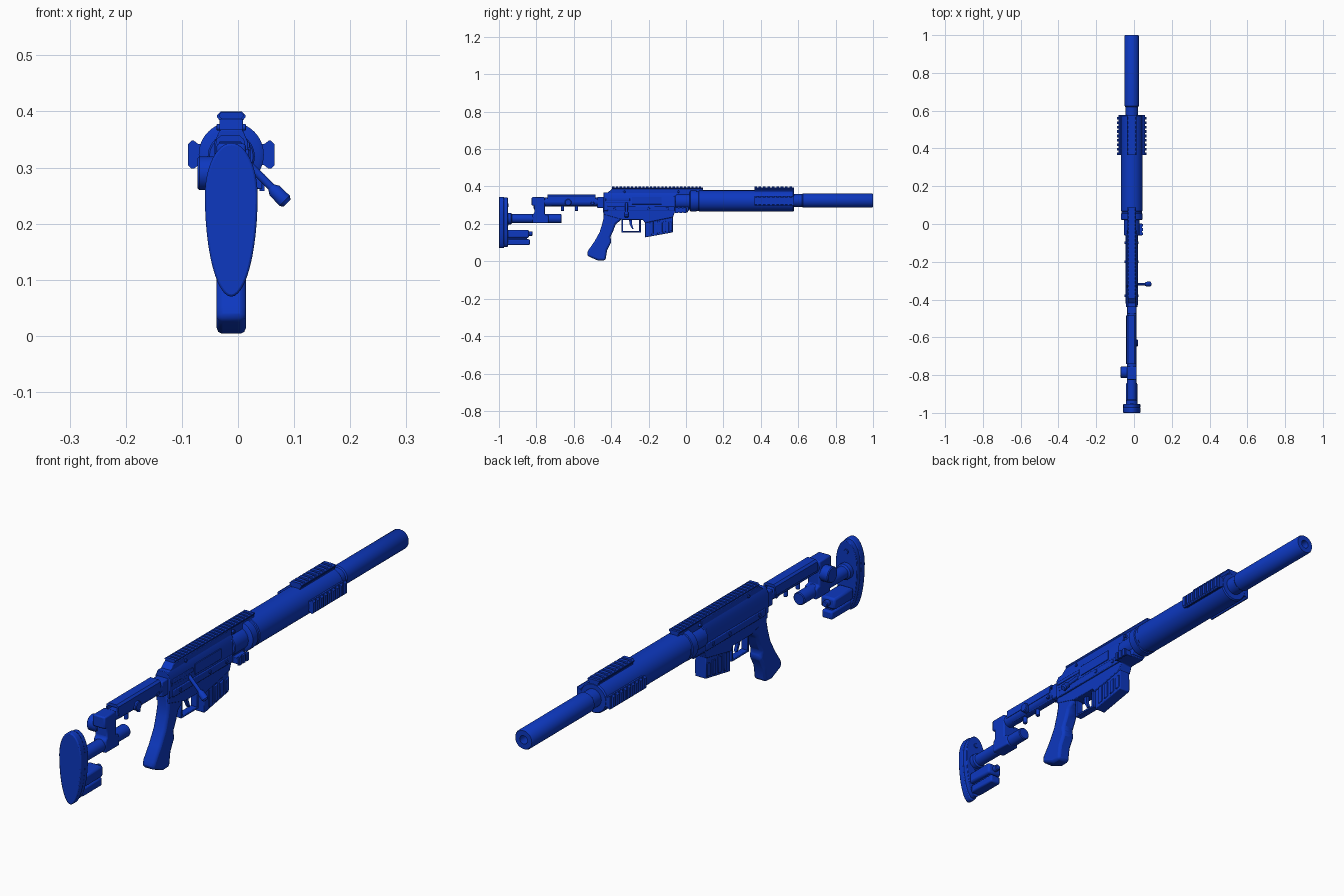
import bpy, bmesh, math
from mathutils import Vector

cube = bpy.data.objects.get("Cube")
if cube:
    bpy.data.objects.remove(cube)

CX = -0.012      # lateral offset of the bore line
BORE = 0.323     # bore height

blue = bpy.data.materials.new("deep_blue")
blue.use_nodes = True
blue.diffuse_color = (0.004, 0.04, 0.53, 1)
blue.node_tree.nodes["Principled BSDF"].inputs["Base Color"].default_value = blue.diffuse_color


def finish(name, bm, bevel=0.0):
    bmesh.ops.recalc_face_normals(bm, faces=bm.faces)
    mesh = bpy.data.meshes.new(name)
    bm.to_mesh(mesh)
    bm.free()
    mesh.materials.append(blue)
    ob = bpy.data.objects.new(name, mesh)
    bpy.context.collection.objects.link(ob)
    ob.location.x = CX
    if bevel:
        mod = ob.modifiers.new("bevel", "BEVEL")
        mod.width, mod.segments, mod.limit_method = bevel, 2, "ANGLE"
    bpy.ops.object.select_all(action="DESELECT")
    ob.select_set(True)
    bpy.context.view_layer.objects.active = ob
    bpy.ops.object.shade_smooth_by_angle(angle=math.radians(35))
    return ob


def extrude(name, pts, axis, lo, hi, bevel=0.0):
    """Closed profile swept along x (points y,z) or along y (points x,z)."""
    bm = bmesh.new()
    place = (lambda p, d: (d, p[0], p[1])) if axis == "x" else (lambda p, d: (p[0], d, p[1]))
    face = bm.faces.new([bm.verts.new(place(p, lo)) for p in pts])
    new = bmesh.ops.extrude_face_region(bm, geom=[face])["geom"]
    step = Vector(place((0, 0), hi - lo))
    bmesh.ops.translate(bm, vec=step, verts=[v for v in new if isinstance(v, bmesh.types.BMVert)])
    return finish(name, bm, bevel)


def side(name, pts, half, bevel=0.0):
    return extrude(name, pts, "x", -half, half, bevel)


def box(name, x, y, z, bevel=0.0):
    pts = [(y[0], z[0]), (y[1], z[0]), (y[1], z[1]), (y[0], z[1])]
    return extrude(name, pts, "x", x[0], x[1], bevel)


def lathe(name, profile, start, direction, segs=40):
    """Revolve (distance, radius) pairs about a line."""
    d = Vector(direction).normalized()
    u = d.orthogonal().normalized()
    w = d.cross(u)
    bm = bmesh.new()
    rings = []
    for t, r in profile:
        c = Vector(start) + d * t
        rings.append([bm.verts.new(c + (u * math.cos(a) + w * math.sin(a)) * r)
                      for a in (math.tau * i / segs for i in range(segs))])
    for a, b in zip(rings, rings[1:]):
        for i in range(segs):
            j = (i + 1) % segs
            bm.faces.new((a[i], a[j], b[j], b[i]))
    bm.faces.new(rings[0])
    bm.faces.new(rings[-1])
    return finish(name, bm)


def rod(name, start, direction, length, r, segs=24, c=0.003):
    return lathe(name, [(0, r - c), (c, r), (length - c, r), (length, r - c)], start, direction, segs)


def rail(name, y0, y1, base, count, angle=0, half=0.025, height=0.016):
    """Accessory rail: solid base bar and repeated cross teeth, turned about the bore."""
    pitch = (y1 - y0) / count
    neck = [(-half * .75, base - .03), (half * .75, base - .03), (half * .75, base), (-half * .75, base)]
    tooth = [(-half * .7, base - .004), (half * .7, base - .004), (half, base + height * .35),
             (half, base + height * .6), (half * .75, base + height),
             (-half * .75, base + height), (-half, base + height * .6), (-half, base + height * .35)]
    ca, sa = math.cos(angle), math.sin(angle)
    turn = lambda pts: [(x * ca - (z - BORE) * sa, BORE + x * sa + (z - BORE) * ca) for x, z in pts]
    extrude(name + "_base", turn(neck), "y", y0, y1)
    low = [(x, min(z, base + height * .6)) for x, z in tooth[:4]] + [(x, z) for x, z in tooth[6:]]
    extrude(name + "_core", turn(low), "y", y0, y1)
    for i in range(count):
        extrude(name + "_tooth", turn(tooth), "y", y0 + pitch * (i + .0), y0 + pitch * (i + .58))


# Suppressed barrel with a bored muzzle
lathe("barrel", [(0, .034), (.08, .034), (.085, .038), (.455, .038), (.46, .035),
                 (.46, .016), (.40, .016)], (0, .54, BORE + .002), (0, 1, 0))

# Round handguard with rear collar
lathe("handguard", [(0, .05), (.005, .058), (.035, .058), (.037, .054), (.047, .054), (.05, .057),
                    (.553, .057), (.558, .053)], (0, .02, BORE), (0, 1, 0), 48)
rod("barrel_nut", (0, -.06, BORE - .003), (0, 1, 0), .09, .042)
for label, ang in (("top", 0), ("left", -math.pi / 2), ("right", math.pi / 2)):
    rail(label + "_rail", .365, .577, .384, 9, ang)

# Upper receiver with bevelled shoulders and its long sight rail
extrude("upper_receiver", [(-.03, .27), (.03, .27), (.03, .345), (.02, .368), (-.02, .368), (-.03, .345)],
        "y", -.44, -.05, .002)
side("receiver_top", [(-.44, .34), (-.44, .352), (-.395, .387), (-.05, .387), (-.05, .34)], .021, .002)
rail("sight_rail", -.395, .09, .388, 24, 0, .022, .011)
box("front_receiver", (-.03, .03), (-.07, .015), (.268, .35), .004)
box("ejection_port", (.029, .033), (-.29, -.13), (.305, .345), .001)
box("bolt_slot", (.029, .034), (-.43, -.30), (.322, .337), .002)
box("receiver_step", (-.034, .034), (-.42, -.06), (.268, .296), .003)
for y in (-.38, -.2, -.1):
    rod("receiver_pin", (-.037, y, .283), (1, 0, 0), .074, .007, 16, .001)
for y in (-.33, -.04):
    rod("rail_screw", (-.026, y, .372), (1, 0, 0), .052, .006, 16, .001)

# Lower receiver and magazine well
side("lower_receiver", [(-.44, .30), (-.44, .25), (-.34, .222), (-.23, .222), (-.22, .205),
                        (-.07, .235), (-.06, .262), (.01, .262), (.01, .30)], .027, .003)
side("magazine", [(-.218, .25), (-.218, .128), (-.07, .155), (-.07, .25)], .023, .003)
for i in range(4):
    y = -.195 + i * .034
    side("magazine_rib", [(y, .142 + i * .006), (y + .02, .146 + i * .006), (y + .02, .215), (y, .21)], .027, .002)
box("side_mount", (.02, .055), (-.06, .002), (.262, .285), .002)
for i in range(3):
    box("side_mount_tooth", (.05, .059), (-.058 + i * .022, -.044 + i * .022), (.258, .289))

# Trigger guard loop and trigger
guard = [((-.345, -.24), (.153, .161)), ((-.345, -.336), (.156, .235)), ((-.25, -.241), (.156, .235))]
for y, z in guard:
    box("trigger_guard", (-.014, .014), y, z, .002)
side("trigger", [(-.305, .23), (-.287, .23), (-.29, .2), (-.28, .173), (-.287, .172), (-.302, .198)], .006)

# Pistol grip
side("grip", [(-.445, .29), (-.34, .29), (-.345, .222), (-.375, .20), (-.388, .165), (-.405, .13),
              (-.398, .105), (-.422, .06), (-.43, .005), (-.47, .004), (-.53, .03), (-.525, .055),
              (-.49, .105), (-.462, .155), (-.448, .20), (-.44, .235)], .026, .01)

# Bolt with angled handle and knob
drop = Vector((.7, 0, -.71)).normalized()
rod("bolt_body", (.018, -.43, .318), (0, 1, 0), .13, .014)
root = Vector((.022, -.318, .315))
rod("bolt_handle", root, drop, .09, .007, 16)
lathe("bolt_knob", [(0, .007), (.008, .012), (.034, .013), (.04, .009)], root + drop * .07, drop, 20)

# Stock tube, cheek rest and hinge
rod("stock_tube", (0, -.81, .318), (0, 1, 0), .39, .024)
box("stock_hinge", (-.024, .024), (-.475, -.43), (.285, .345), .004)
extrude("cheek_rest", [(-.03, .318), (-.026, .318), (-.021, .346), (.017, .346), (.022, .318),
                       (.026, .318), (.023, .35), (.015, .357), (-.019, .357), (-.027, .35)], "y", -.74, -.485)
box("stock_spine", (-.014, .014), (-.72, -.44), (.296, .32), .003)
for y in (-.66, -.585):
    rod("stock_peg", (0, y, .268), (0, 0, 1), .04, .008, 16)
rod("cheek_knob", (.01, -.63, .315), (1, 0, 0), .024, .018)
rod("sling_pin", (-.026, -.5, .31), (1, 0, 0), .052, .01, 16)

# Upright stock bracket and lower rod
side("stock_bracket", [(-.825, .298), (-.825, .343), (-.755, .343), (-.755, .25), (-.735, .245), (-.735, .204),
                       (-.82, .204), (-.82, .25), (-.81, .26), (-.81, .298)], .026, .005)
rod("bracket_knob", (-.06, -.785, .29), (1, 0, 0), .045, .03, 24)
rod("lower_rod", (0, -.96, .228), (0, 1, 0), .295, .024)
lathe("rod_collar", [(0, .03), (.02, .03), (.025, .024)], (0, -.955, .228), (0, 1, 0), 24)

# Rear support below the stock
box("rear_support", (-.03, .03), (-.955, -.84), (.125, .168), .008)
box("rear_support_foot", (-.022, .022), (-.955, -.835), (.087, .118), .006)
box("rear_support_web", (-.014, .014), (-.955, -.85), (.1, .14))
rod("support_screw", (0, -.86, .148), (0, 1, 0), .04, .012, 16)

# Egg-shaped butt plate in two layers
def egg(scale):
    pts = []
    for i in range(48):
        a = math.tau * i / 48
        s = math.sin(a)
        pts.append((.047 * scale * math.cos(a), .25 + s * (.094 if s > 0 else .18) * scale))
    return pts

extrude("butt_pad", egg(1), "y", -1, -.972, .004)
extrude("butt_plate", egg(.96), "y", -.974, -.953, .002)
for z in (.3, .2):
    rod("butt_screw", (0, -.956, z), (0, 1, 0), .006, .009, 16, .001)
